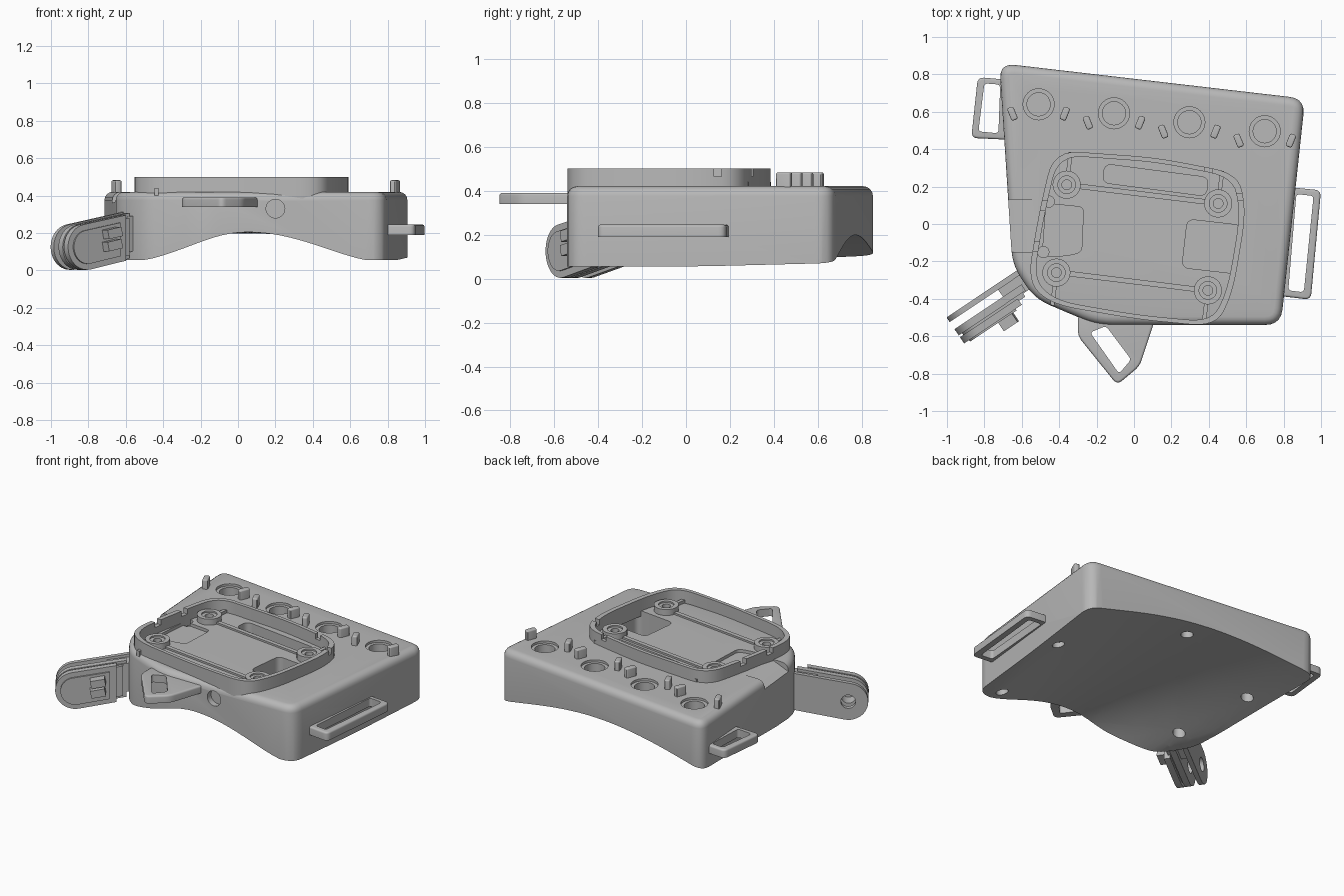
import bpy, bmesh, math
from mathutils import Matrix, Vector

if "Cube" in bpy.data.objects:
    bpy.data.objects.remove(bpy.data.objects["Cube"], do_unlink=True)

grey = bpy.data.materials.new("plain grey")
grey.use_nodes = True
GREY = (0.48, 0.48, 0.48, 1)
grey.diffuse_color = GREY
grey.node_tree.nodes["Principled BSDF"].inputs["Base Color"].default_value = GREY
parts = []


def prism(name, pts, z0, z1, bevel=0, matrix=None):
    """Extrude a flat outline, with an optional rounded upper edge."""
    bm = bmesh.new()
    base = bm.faces.new([bm.verts.new((p[0], p[1], z0)) for p in pts])
    up = bmesh.ops.extrude_face_region(bm, geom=[base])["geom"]
    bmesh.ops.translate(bm, vec=(0, 0, z1 - z0), verts=[v for v in up if isinstance(v, bmesh.types.BMVert)])
    bm.normal_update()
    bmesh.ops.recalc_face_normals(bm, faces=bm.faces)
    if bevel:
        top = [e for e in bm.edges if all(abs(v.co.z - z1) < 1e-5 for v in e.verts)]
        bmesh.ops.bevel(bm, geom=top, offset=bevel, segments=4, profile=0.5, affect="EDGES")
    if bm.calc_volume(signed=True) < 0:
        bmesh.ops.reverse_faces(bm, faces=bm.faces)
    mesh = bpy.data.meshes.new(name)
    bm.to_mesh(mesh)
    bm.free()
    if matrix:
        mesh.transform(matrix)
    mesh.materials.append(grey)
    ob = bpy.data.objects.new(name, mesh)
    bpy.context.scene.collection.objects.link(ob)
    parts.append(ob)
    return ob


def rounded(points, r, seg=5):
    """Round every corner of a polygon."""
    pts = [Vector(p) for p in points]
    out = []
    for i, p in enumerate(pts):
        a, b = pts[i - 1] - p, pts[(i + 1) % len(pts)] - p
        a = p + a.normalized() * min(r, a.length * 0.45)
        b = p + b.normalized() * min(r, b.length * 0.45)
        for k in range(seg + 1):
            t = k / seg
            out.append(a * (1 - t) ** 2 + p * 2 * t * (1 - t) + b * t * t)
    return out


def circle(x, y, r, n=32):
    return [(x + r * math.cos(2 * math.pi * i / n), y + r * math.sin(2 * math.pi * i / n)) for i in range(n)]


def bar(x, y, lx, ly, angle=0):
    """Corners of a turned rectangle."""
    rot = Matrix.Rotation(math.radians(angle), 2)
    return [Vector((x, y)) + rot @ Vector((sx * lx / 2, sy * ly / 2))
            for sx, sy in ((-1, -1), (1, -1), (1, 1), (-1, 1))]


def width(mesh):
    xs = [v.co.x for v in mesh.vertices]
    return max(xs) - min(xs) if xs else 0


def cut(ob, *cutters):
    """Subtract the cutters for good and remove them."""
    for c in cutters:
        for solver in ("EXACT", "MANIFOLD"):
            mod = ob.modifiers.new("cut", "BOOLEAN")
            mod.operation, mod.solver, mod.object = "DIFFERENCE", solver, c
            dg = bpy.context.evaluated_depsgraph_get()
            mesh = bpy.data.meshes.new_from_object(ob.evaluated_get(dg))
            ob.modifiers.clear()
            # Accept the cut only if the part keeps its size
            if abs(width(mesh) - width(ob.data)) < 0.02:
                ob.data = mesh
                break
        parts.remove(c)
        bpy.data.objects.remove(c, do_unlink=True)


# Main housing with rounded upper edge
BOTTOM, TOP = 0.055, 0.42
body = prism("housing", rounded([(-.72, .86), (-.65, -.22), (-.53, -.4), (-.2, -.54), (.785, -.54), (.915, .67)], .085),
             BOTTOM, TOP, bevel=0.045)

# Sloped shoulder beside the arm
stand = Matrix(((1, 0, 0, 0), (0, 0, -1, 0), (0, 1, 0, 0), (0, 0, 0, 1)))
cut(body, prism("shoulder_cutter", [(-.9, .27), (-.5, .43), (-.5, .6), (-.9, .6)], -.13, .15, matrix=stand))

# Stepped button wells and leaning guide pegs
for i in range(4):
    x, y = -.51 + .403 * i, .64 - .048 * i
    cut(body, prism("well_step", circle(x, y, .083), .405, .6),
        prism("well_cutter", circle(x, y, .062), .345, .6))
    for side, dx in ((1, -.14), (-1, .14)):
        prism("guide_peg", rounded(bar(x + dx, y - .05, .036, .072, 22 * side), .012, 3), .38, .482, bevel=.008)

# Front port and underside screw holes
cut(body, prism("port_cutter", circle(.2, .33, .05), .5, .6, matrix=stand))
for x, y, z in ((.75, .18, .12), (.66, -.46, .12), (.1, .62, .25), (-.57, .39, .19), (-.5, -.17, .17)):
    cut(body, prism("screw_cutter", circle(x, y, .038, 20), 0, z))

# Recesses in the tray floor
cut(body, prism("slot_cutter", rounded(bar(.115, .235, .56, .10, -7.5), .04), .30, .5),
    prism("socket_cutter", rounded(bar(.415, -.12, .29, .26, -6.5), .04), .24, .5),
    prism("side_recess", rounded([(-.47, .11), (-.49, -.17), (-.36, -.17), (-.28, -.15), (-.27, .09)], .03), .4, .5))
for x, y in ((-.455, .12), (-.485, -.15)):
    cut(body, prism("pin_cutter", circle(x, y, .03, 20), .38, .5))


# Underside: grid the base, then lift it into an arch that widens toward the back
def arch(x, y):
    s = (y + 1) / 2
    half = .31 + .84 * s if x < .05 else .51 + .56 * s
    t = min(abs(x - .05) / half, 1)
    return (.152 - .01 * s) * max(0, .5 + .5 * math.cos(math.pi * t)) ** .65


def base_faces(bm):
    return [f for f in bm.faces if all(abs(v.co.z - BOTTOM) < 1e-4 for v in f.verts)]


bm = bmesh.new()
bm.from_mesh(body.data)
bmesh.ops.triangulate(bm, faces=base_faces(bm))
planes = [((.05 + i * .045, 0, 0), (1, 0, 0)) for i in range(-17, 20)]
planes += [((0, i * .15, 0), (0, 1, 0)) for i in range(-3, 6)]
for co, no in planes:
    faces = base_faces(bm)
    geom = faces + list({e for f in faces for e in f.edges}) + list({v for f in faces for v in f.verts})
    bmesh.ops.bisect_plane(bm, geom=geom, dist=1e-5, plane_co=co, plane_no=no)
bmesh.ops.triangulate(bm, faces=base_faces(bm))
for v in {v for f in base_faces(bm) for v in f.verts}:
    v.co.z += arch(v.co.x, v.co.y)
bm.to_mesh(body.data)
bm.free()

# Raised tray rim
rim_line = rounded([(-.43, .395), (.12, .355), (.56, .27), (.6, .06), (.53, -.36), (.44, -.55),
                    (.02, -.51), (-.44, -.43), (-.57, -.31), (-.51, .05)], .14, 6)
mid = Vector((.02, -.08))
rim = prism("tray_rim", rim_line, .385, .50)
cut(rim, prism("rim_inside", [mid + (p - mid) * .945 for p in rim_line], .3, .6))
for x, y, w, h in ((-.5, .1, .1, .05), (.57, .145, .12, .035), (.4, .3, .04, .12), (-.53, -.12, .1, .05)):
    cut(rim, prism("notch_cutter", bar(x, y, w, h), .465, .6))

# Screw bosses and floor ribs
for x, y in ((-.36, .21), (.45, .11), (-.415, -.26), (.395, -.355)):
    boss = prism("screw_boss", circle(x, y, .075), .40, .46)
    cut(boss, prism("boss_step", circle(x, y, .047), .45, .6),
        prism("bore", circle(x, y, .026, 20), .41, .6))
    out = 1 if y > 0 else -1
    prism("short_rib", bar(x + .015 * out, y + .12 * out, .022, .11, -7), .40, .44)
for x, y in ((.045, .16), (-.01, -.307)):
    prism("long_rib", bar(x, y, .7, .028, -7), .40, .432)

# Strap loops and front lug
for name, outer, inner, z0, z1 in (
        ("side_loop_small", [(-.66, .77), (-.835, .785), (-.87, .46), (-.66, .45)],
         [(-.715, .745), (-.8, .752), (-.832, .495), (-.725, .485)], .19, .245),
        ("side_loop_large", [(.8, .2), (1, .18), (.945, -.405), (.74, -.38)],
         [(.868, .16), (.96, .15), (.908, -.365), (.825, -.355)], .19, .245),
        ("front_lug", [(-.3, -.48), (-.3, -.6), (-.09, -.86), (.03, -.76), (.11, -.52), (.11, -.48)],
         [(-.235, -.58), (-.15, -.545), (-.015, -.725), (-.08, -.8)], .34, .39)):
    loop = prism(name, rounded(outer, .035), z0, z1, bevel=.012)
    cut(loop, prism("loop_cutter", rounded(inner, .02), z0 - .1, z1 + .1))

# Hinge arm: local x runs outward, y upward, z across
arm = Matrix(((-.83, 0, -.555, 0), (-.555, 0, .83, 0), (0, 1, 0, 0), (0, 0, 0, 1)))


def tongue(r, s0, end=.99):
    """Side outline of an arm plate with a round tip."""
    tip = Vector((end, .125))
    lean = math.radians(-11)
    pts = [tip + Vector((r * math.cos(a), r * math.sin(a)))
           for a in (lean - math.pi / 2 + math.pi * i / 20 for i in range(21))]
    back = Vector((s0, .125 + (end - s0) * .194))
    return pts + [back + Vector((0, r)), back - Vector((0, r))]


for name, w0, w1, s0, r in (("arm_plate_back", .112, .142, .6, .122), ("arm_plate_middle", .026, .066, .68, .122),
                            ("arm_plate_front", -.026, .014, .74, .122), ("arm_core", .0, .05, .7, .1)):
    plate = prism(name, tongue(r, s0), w0, w1, matrix=arm)
    cut(plate, prism("pin_hole", circle(.99, .125, .045, 24), -.2, .3, matrix=arm))
prism("arm_base", [(.55, .13), (.8, .07), (.8, .27), (.55, .31)], .02, .14, matrix=arm)

# Raised pad and grip nubs on the arm's outer face
prism("arm_pad", tongue(.09, .78), -.036, -.02, matrix=arm)
for z in (.135, .2):
    prism("grip_nub", bar(.85, z, .09, .05, -11), -.09, -.03, matrix=arm)

# Smooth shading with crisp edges
bpy.ops.object.select_all(action="DESELECT")
for ob in parts:
    ob.select_set(True)
bpy.context.view_layer.objects.active = body
bpy.ops.object.shade_smooth_by_angle(angle=math.radians(30))
